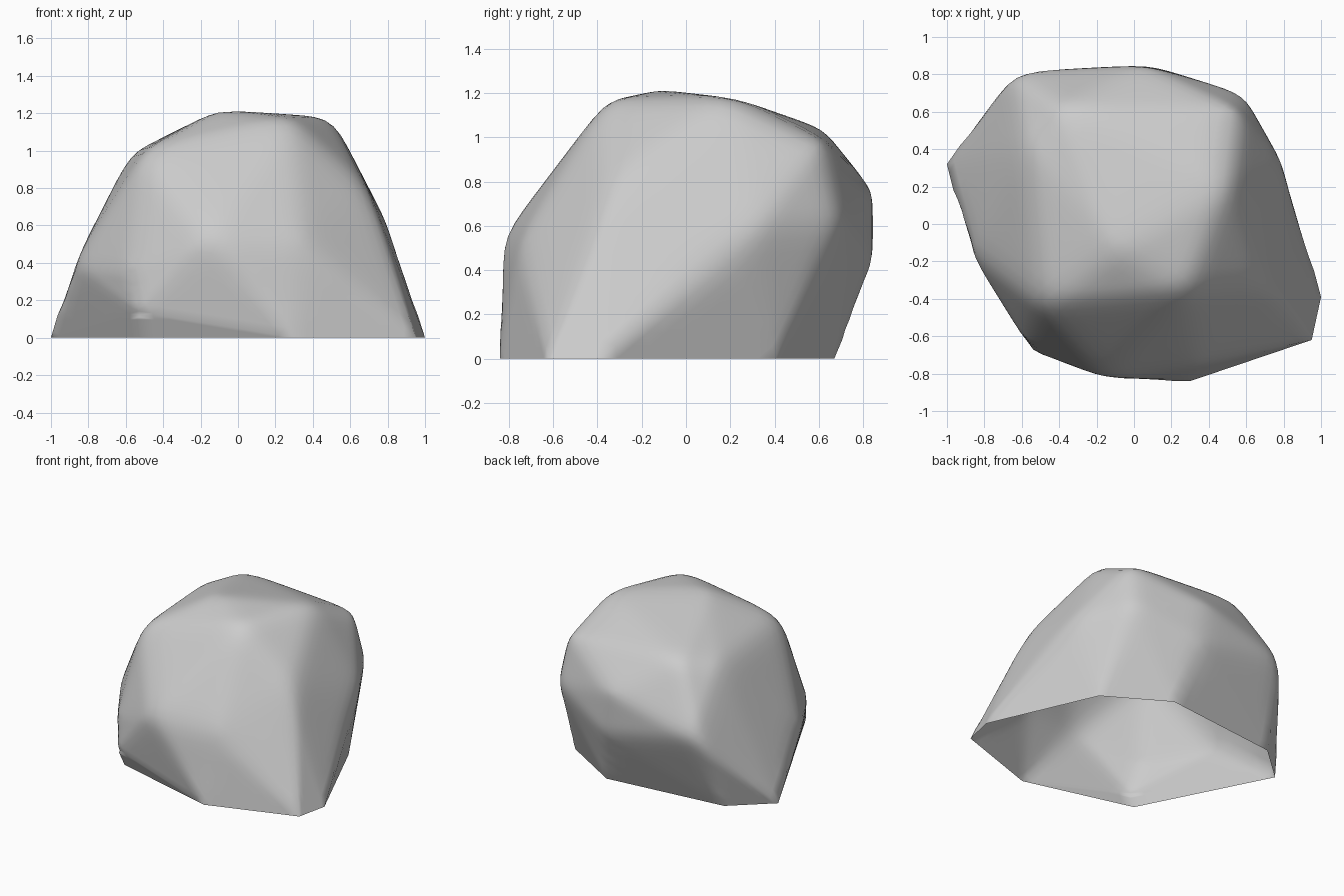
import bpy, bmesh
from mathutils import Vector

if "Cube" in bpy.data.objects:
    bpy.data.objects.remove(bpy.data.objects["Cube"])

# Corner points of the boulder, grouped by height
base = [(1, -.39), (.65, .4), (.2, .67), (-.72, .57), (-1, .32),
        (-.52, -.62), (.3, -.84), (.95, -.62)]
middle = [(-.88, -.14, .39), (-.15, -.83, .55), (.34, -.75, .53), (.69, -.33, .8),
          (.81, .3, .58), (.59, .69, .62), (.05, .845, .76), (.09, .845, .43),
          (-.65, .81, .57), (-.53, -.68, .14), (-.58, -.62, .36)]
top = [(-.1, -.13, 1.22), (.28, -.36, 1.17), (.5, .22, 1.18), (-.5, -.43, 1.0),
       (-.58, .4, .98), (.55, .61, .99), (-.38, .62, 1.04)]

bm = bmesh.new()
for x, y in base:
    bm.verts.new((x, y, 0))
c = Vector((0, 0, .5))
for p in middle + top:
    bm.verts.new(c + (Vector(p) - c) * 1.006)

# Convex shell, left open underneath
bmesh.ops.convex_hull(bm, input=bm.verts[:])
loose = [v for v in bm.verts if not v.link_faces]
bmesh.ops.delete(bm, geom=loose, context='VERTS')
under = [f for f in bm.faces if all(abs(v.co.z) < 1e-5 for v in f.verts)]
bmesh.ops.delete(bm, geom=under, context='FACES')
bmesh.ops.recalc_face_normals(bm, faces=bm.faces[:])

# Fine grid, then wear the edges, less and less towards the rim
bmesh.ops.subdivide_edges(bm, edges=bm.edges[:], cuts=9, use_grid_fill=True)
bmesh.ops.triangulate(bm, faces=[f for f in bm.faces if len(f.verts) > 4])
for i in range(5):
    worn = [v for v in bm.verts if not v.is_boundary and v.co.z > .12 + .07 * i]
    bmesh.ops.smooth_vert(bm, verts=worn, factor=.5,
                          use_axis_x=True, use_axis_y=True, use_axis_z=True)
for f in bm.faces:
    f.smooth = True
if sum(f.normal.dot(f.calc_center_median() - c) for f in bm.faces) < 0:
    bmesh.ops.reverse_faces(bm, faces=bm.faces[:])

mesh = bpy.data.meshes.new("boulder")
bm.to_mesh(mesh)
bm.free()
boulder = bpy.data.objects.new("boulder", mesh)
bpy.context.collection.objects.link(boulder)
